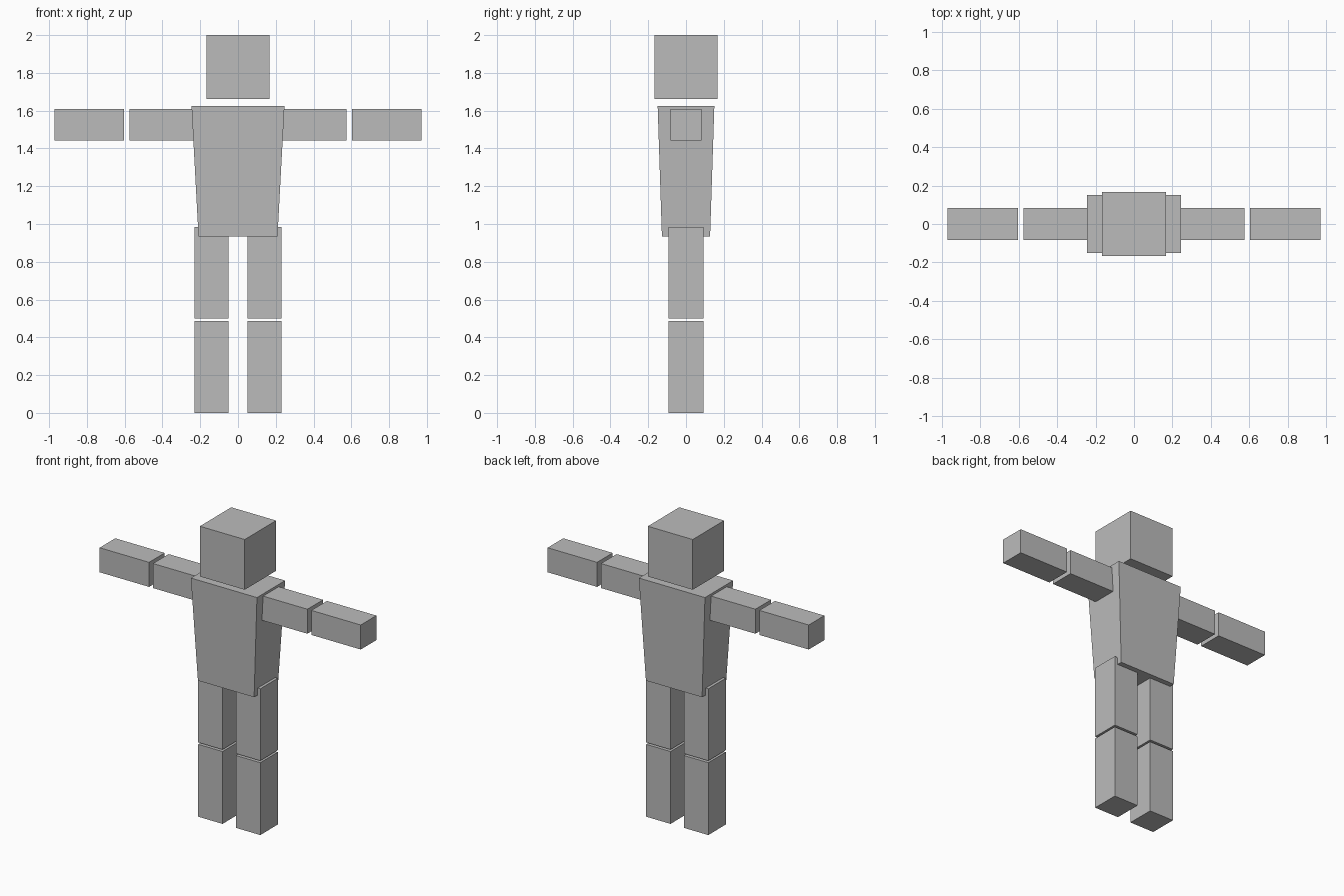
import bpy
import bmesh

if "Cube" in bpy.data.objects:
    bpy.data.objects.remove(bpy.data.objects["Cube"])

grey = bpy.data.materials.new("plain grey")
grey.diffuse_color = (0.5, 0.5, 0.5, 1)
grey.use_nodes = True
grey.node_tree.nodes["Principled BSDF"].inputs["Base Color"].default_value = grey.diffuse_color


def box(name, low, high, taper=(1, 1)):
    """Box between two corners; taper scales the bottom face in x and y."""
    bm = bmesh.new()
    bmesh.ops.create_cube(bm, size=1)
    mid = [(a + b) / 2 for a, b in zip(low, high)]
    size = [b - a for a, b in zip(low, high)]
    for v in bm.verts:
        k = taper if v.co.z < 0 else (1, 1)
        v.co.x *= size[0] * k[0]
        v.co.y *= size[1] * k[1]
        v.co.z *= size[2]
    mesh = bpy.data.meshes.new(name)
    bm.to_mesh(mesh)
    bm.free()
    mesh.materials.append(grey)
    obj = bpy.data.objects.new(name, mesh)
    obj.location = mid
    bpy.context.collection.objects.link(obj)


# Head and tapered torso
box("head", (-0.167, -0.167, 1.662), (0.167, 0.167, 2.0))
box("torso", (-0.246, -0.15, 0.935), (0.246, 0.15, 1.624), (0.85, 0.85))

# Limbs: name, x range, half depth, z range
limbs = [
    ("upper_arm", (0.208, 0.575), 0.083, (1.443, 1.608)),
    ("forearm", (0.604, 0.972), 0.083, (1.443, 1.608)),
    ("thigh", (0.05, 0.231), 0.093, (0.5, 0.984)),
    ("shin", (0.05, 0.231), 0.093, (0.0, 0.487)),
]
for name, (x0, x1), d, (z0, z1) in limbs:
    box("right_" + name, (x0, -d, z0), (x1, d, z1))
    box("left_" + name, (-x1, -d, z0), (-x0, d, z1))
